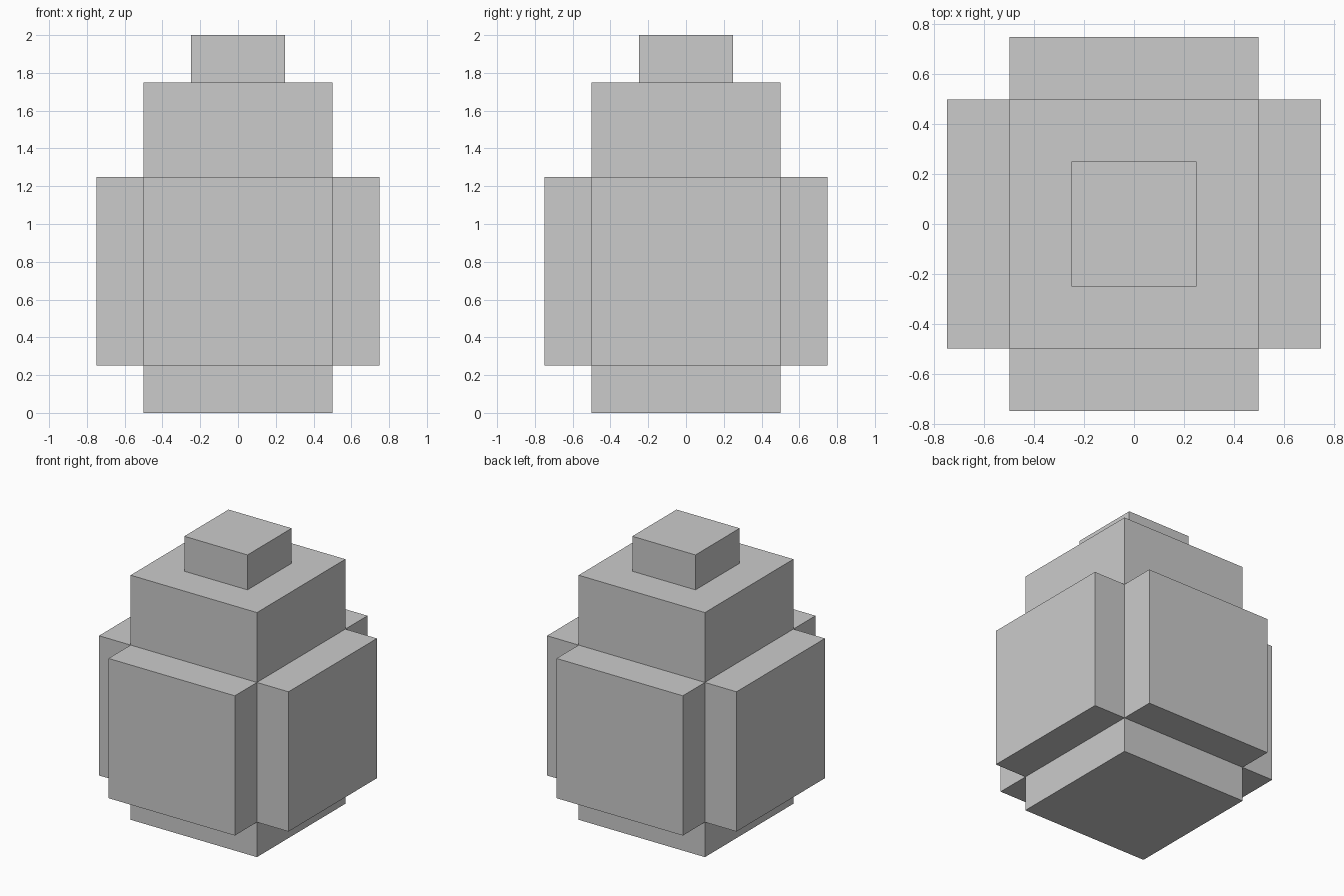
import bpy
from math import cos, sin, pi

if "Cube" in bpy.data.objects:
    bpy.data.objects.remove(bpy.data.objects["Cube"])


def box(name, size, center):
    bpy.ops.mesh.primitive_cube_add(size=1, location=center)
    obj = bpy.context.object
    obj.name = name
    obj.scale = size
    bpy.ops.object.transform_apply(location=False, rotation=False, scale=True)
    return obj


# Central block and the small cap on top
box("core", (1, 1, 1.75), (0, 0, 0.875))
box("top_cap", (0.5, 0.5, 0.25), (0, 0, 1.875))

# Four identical panels around the core
for i, side in enumerate(("right", "back", "left", "front")):
    angle = i * pi / 2
    panel = box(side + "_panel", (0.25, 1, 1),
                (0.625 * cos(angle), 0.625 * sin(angle), 0.75))
    panel.rotation_euler.z = angle
